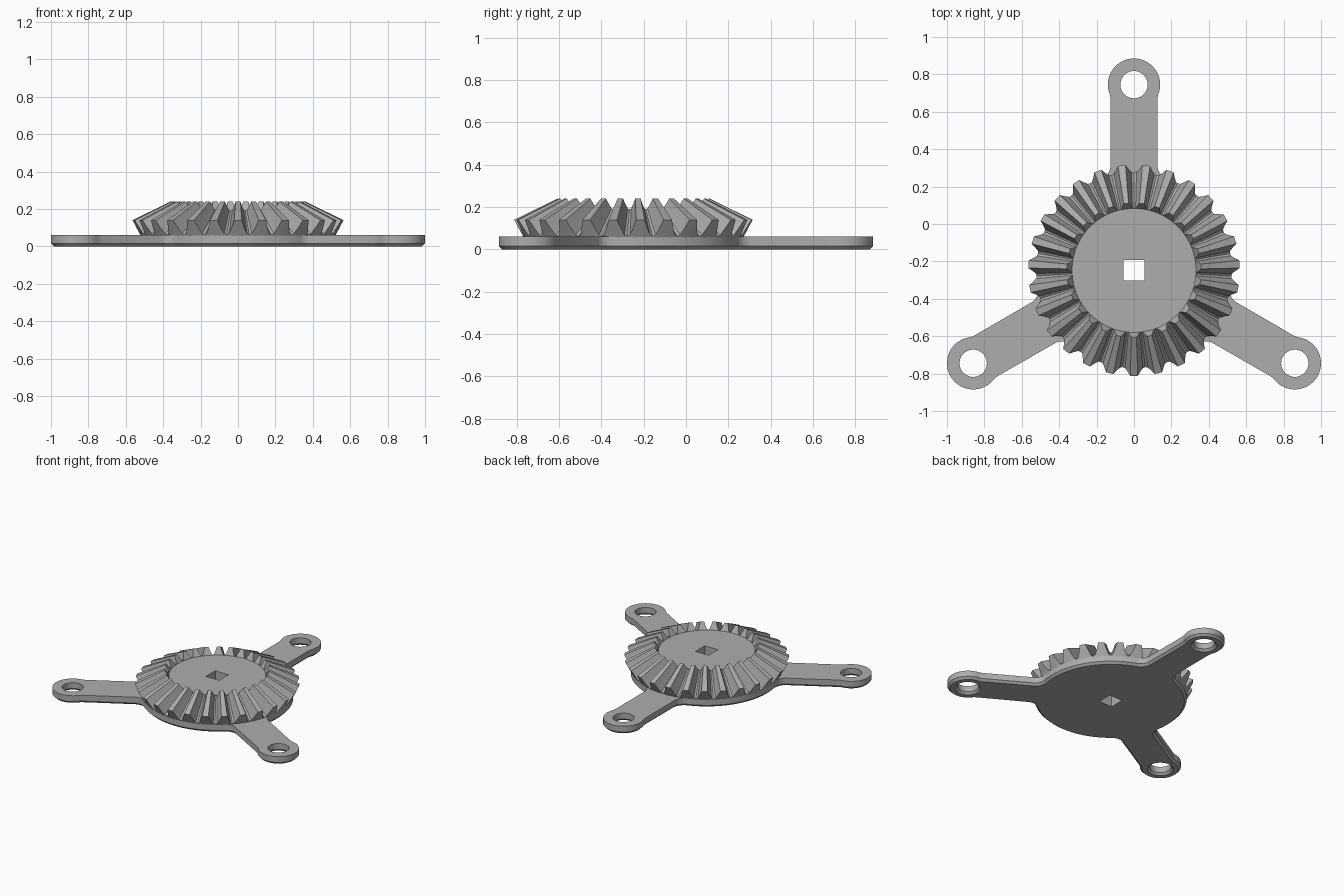
import bpy, bmesh
from math import sin, cos, pi, atan2, sqrt, radians

if "Cube" in bpy.data.objects:
    bpy.data.objects.remove(bpy.data.objects["Cube"])

grey = bpy.data.materials.new("plain grey")
grey.use_nodes = True
colour = (0.42, 0.42, 0.42, 1)
grey.diffuse_color = colour
grey.node_tree.nodes["Principled BSDF"].inputs["Base Color"].default_value = colour

ARM = 0.993       # gear axis to lug hole
CENTRE_Y = -0.248
HOLE = 0.073
CHAMFER = 0.016
TEETH = 27
APEX = 0.416      # height where the tooth cones meet


def loft(name, rings):
    """Skin a stack of equal-length rings and cap both ends."""
    bm = bmesh.new()
    loops = [[bm.verts.new((x, y + CENTRE_Y, z)) for x, y, z in ring] for ring in rings]
    count = len(rings[0])
    for low, high in zip(loops, loops[1:]):
        for i in range(count):
            j = (i + 1) % count
            bm.faces.new((low[i], low[j], high[j], high[i]))
    bm.faces.new(loops[0][::-1])
    bm.faces.new(loops[-1])
    bmesh.ops.recalc_face_normals(bm, faces=bm.faces)
    mesh = bpy.data.meshes.new(name)
    bm.to_mesh(mesh)
    bm.free()
    mesh.materials.append(grey)
    obj = bpy.data.objects.new(name, mesh)
    bpy.context.collection.objects.link(obj)
    return obj


def arc(cx, cy, r, start, end, steps):
    angles = [start + (end - start) * i / steps for i in range(steps)]
    return [(cx + r * cos(a), cy + r * sin(a)) for a in angles]


def circle(r, z, steps, x=0, y=0, start=0):
    return [(px, py, z) for px, py in arc(x, y, r, start, start + 2 * pi, steps)]


def cut(target, cutter):
    cutter.hide_render = True
    mod = target.modifiers.new("cut", "BOOLEAN")
    mod.operation = "DIFFERENCE"
    mod.solver = "EXACT"
    mod.object = cutter
    bpy.context.view_layer.objects.active = target
    bpy.ops.object.modifier_apply(modifier=mod.name)


def plate_outline(inset, z):
    """Disc with three filleted arms ending in round lugs."""
    disc, width, lug = 0.52 - inset, 0.125 - inset, 0.14 - inset
    root, neck = 0.08 + inset, 0.1 + inset
    rx = width + root
    ry = sqrt((disc + root) ** 2 - rx ** 2)
    nx = width + neck
    drop = sqrt((lug + neck) ** 2 - nx ** 2)
    a = atan2(ry, rx)
    b = atan2(drop, -nx)
    half = arc(0, 0, disc, pi / 6, a, 10)
    half += arc(rx, ry, root, pi + a, pi, 8)
    half += arc(nx, ARM - drop, neck, pi, b, 4)
    half += arc(0, ARM, lug, b - pi, pi / 2, 16)
    arm = half + [(0, ARM + lug)] + [(-x, y) for x, y in half[:0:-1]]
    points = []
    for k in range(3):
        c, s = cos(k * 2 * pi / 3), sin(k * 2 * pi / 3)
        points += [(x * c - y * s, x * s + y * c, z) for x, y in arm]
    return points


# Three-armed base plate with a chamfered lower edge
plate = loft("base_plate", [plate_outline(CHAMFER, 0),
                            plate_outline(0, CHAMFER),
                            plate_outline(0, 0.06)])

# Bevel gear: one tooth section as (fraction of pitch, depth from tip)
section = [(-0.5, 0.98), (-0.39, 0.9), (-0.27, 0.5), (-0.155, 0),
           (0.155, 0), (0.27, 0.5), (0.39, 0.9)]
outer, foot = [], []
for k in range(TEETH):
    for offset, depth in section:
        a = -pi / 2 + (k + offset) * 2 * pi / TEETH
        r = 0.565 - 0.045 * depth
        outer.append((r * cos(a), r * sin(a), 0.14 - 0.08 * depth))
        foot.append((0.517 * cos(a), 0.517 * sin(a), 0.052))


def toward_apex(ring, s):
    return [(x * s, y * s, APEX + (z - APEX) * s) for x, y, z in ring]


inner = toward_apex(outer, 0.637)
hub = [(x * 0.641, y * 0.641, 0.188) for x, y, z in foot]
gear = loft("bevel_gear", [foot, outer, inner, hub])

# Square shaft hole and the three lug holes
cutters = [loft("shaft_cutter", [circle(0.078, z, 4, start=pi / 4) for z in (-0.1, 0.4)])]
for part in (plate, gear):
    cut(part, cutters[0])
for k in range(3):
    a = pi / 2 + k * 2 * pi / 3
    x, y = ARM * cos(a), ARM * sin(a)
    cutter = loft("lug_cutter", [circle(HOLE + CHAMFER + 0.01, -0.01, 40, x, y),
                                 circle(HOLE, CHAMFER, 40, x, y),
                                 circle(HOLE, 0.1, 40, x, y)])
    cut(plate, cutter)
    cutters.append(cutter)
for cutter in cutters:
    bpy.data.objects.remove(cutter)

# Smooth the rounded walls and keep the machined edges crisp
bpy.ops.object.select_all(action="DESELECT")
for part in (plate, gear):
    part.select_set(True)
bpy.context.view_layer.objects.active = plate
bpy.ops.object.shade_smooth_by_angle(angle=radians(25))
